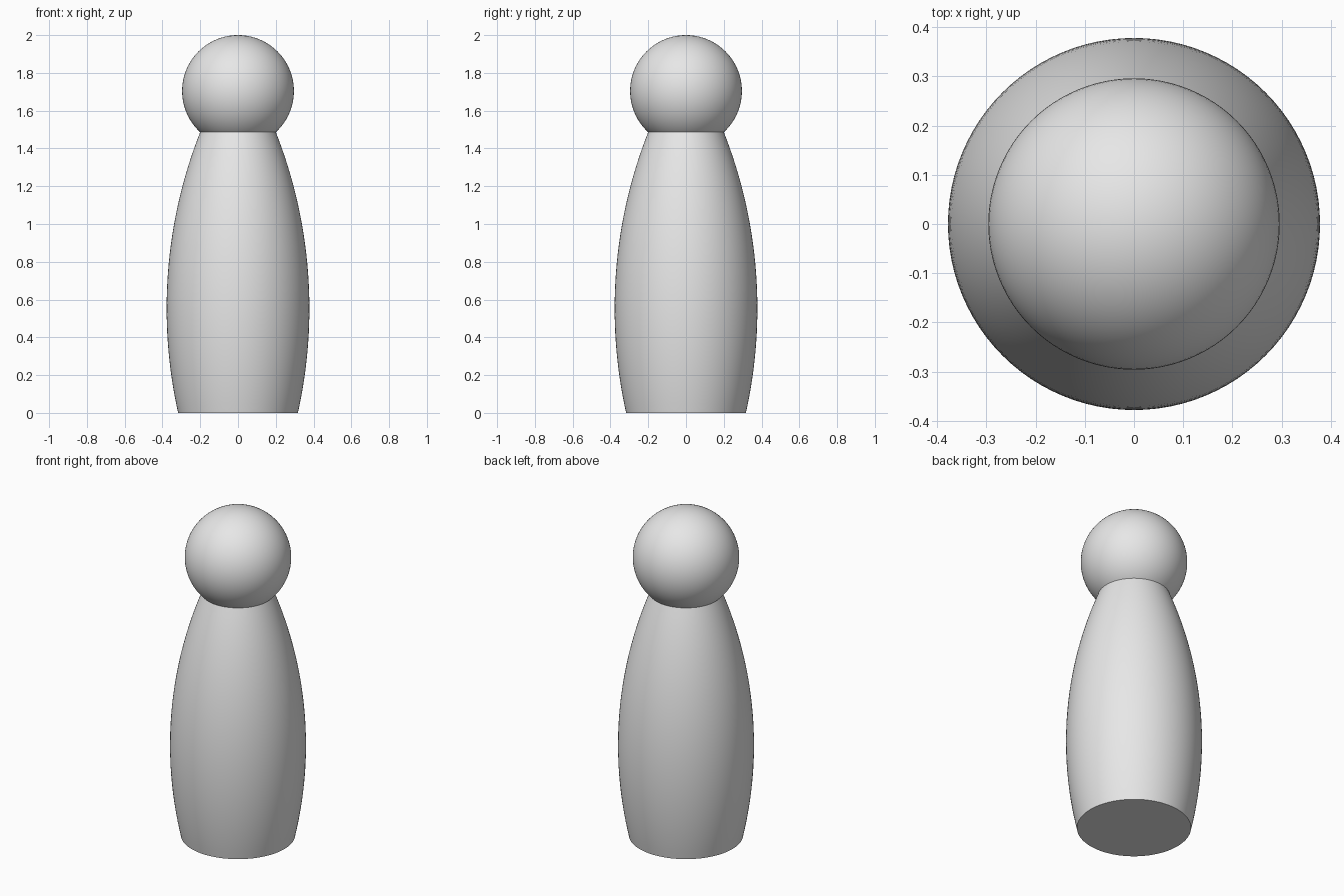
import bpy, bmesh, math

cube = bpy.data.objects.get("Cube")
if cube:
    bpy.data.objects.remove(cube, do_unlink=True)

# One plain grey for everything
grey = bpy.data.materials.new("plain grey")
grey.use_nodes = True
colour = (0.8, 0.8, 0.8, 1)
grey.diffuse_color = colour
grey.node_tree.nodes["Principled BSDF"].inputs["Base Color"].default_value = colour

SIDES = 96
NECK_Z = 1.49
HEAD_R = 0.296
HEAD_Z = 2 - HEAD_R


def lathe(name, profile):
    """Spin (radius, height) points about z; end points on the axis close the shape."""
    bm = bmesh.new()
    verts = [bm.verts.new((r, 0, z)) for r, z in profile]
    edges = [bm.edges.new(pair) for pair in zip(verts, verts[1:])]
    bmesh.ops.spin(bm, geom=verts + edges, cent=(0, 0, 0), axis=(0, 0, 1),
                   angle=math.tau, steps=SIDES, use_duplicate=False)
    bmesh.ops.remove_doubles(bm, verts=bm.verts, dist=0.0001)
    bmesh.ops.recalc_face_normals(bm, faces=bm.faces)
    mesh = bpy.data.meshes.new(name)
    bm.to_mesh(mesh)
    bm.free()
    mesh.materials.append(grey)
    obj = bpy.data.objects.new(name, mesh)
    bpy.context.collection.objects.link(obj)
    bpy.ops.object.select_all(action="DESELECT")
    obj.select_set(True)
    bpy.context.view_layer.objects.active = obj
    bpy.ops.object.shade_smooth_by_angle(angle=math.radians(35))
    return obj


# Body: a circular arc bulging below the middle, with flat ends
BULGE_R, BULGE_Z, ARC_R = 0.378, 0.553, 2.54
side = []
for i in range(33):
    z = NECK_Z * i / 32
    side.append((BULGE_R - ARC_R + math.sqrt(ARC_R ** 2 - (z - BULGE_Z) ** 2), z))
lathe("body", [(0, 0)] + side + [(0, NECK_Z)])

# Head: a ball resting in the neck
ball = []
for i in range(49):
    a = math.pi * i / 48
    ball.append((HEAD_R * math.sin(a), HEAD_Z - HEAD_R * math.cos(a)))
lathe("head", ball)
